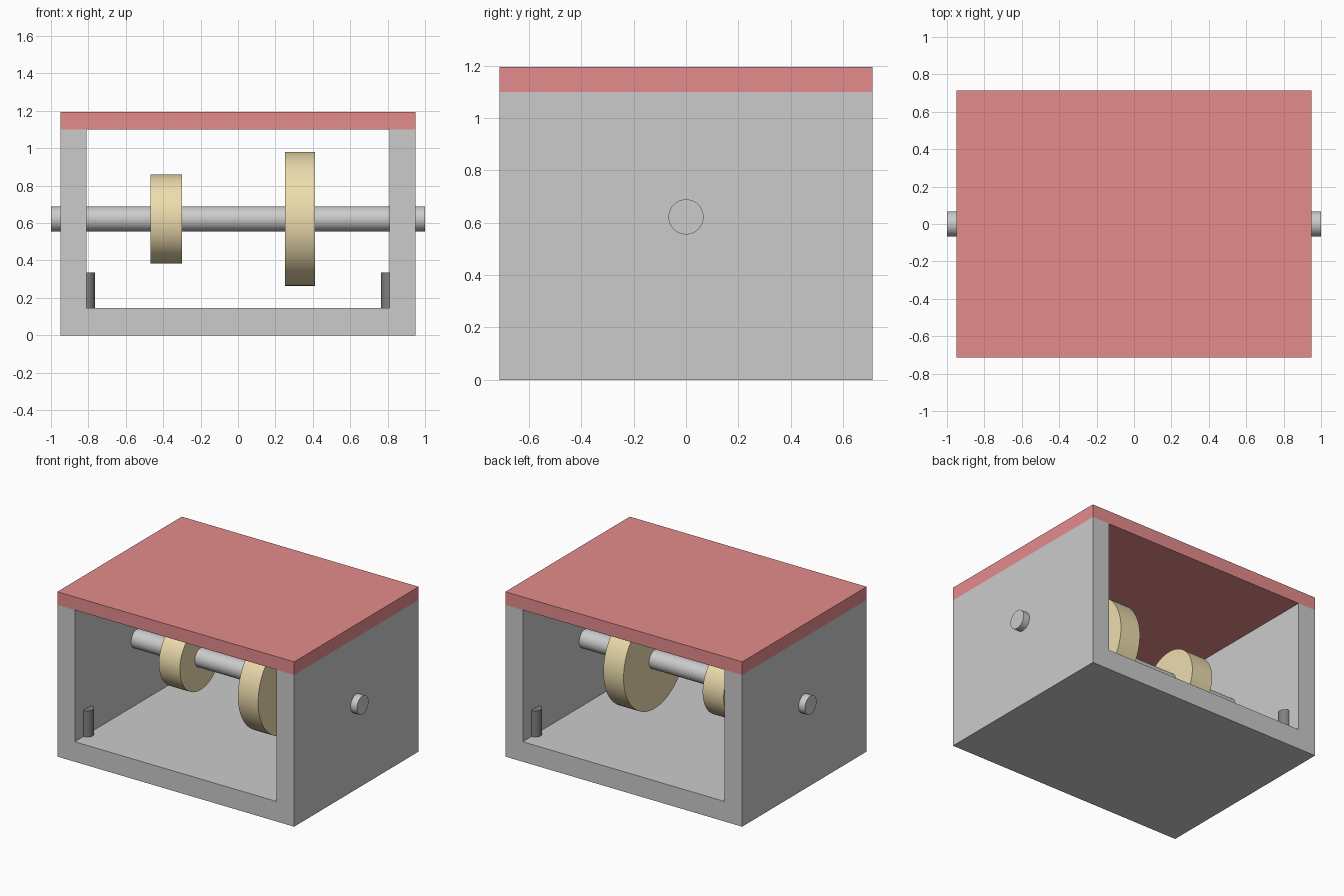
import bpy, math

if "Cube" in bpy.data.objects:
    bpy.data.objects.remove(bpy.data.objects["Cube"])

def material(name, rgb):
    m = bpy.data.materials.new(name)
    m.diffuse_color = (*rgb, 1)
    m.use_nodes = True
    m.node_tree.nodes["Principled BSDF"].inputs["Base Color"].default_value = m.diffuse_color
    return m

RED = material("red_paint", (0.78, 0.26, 0.26))
BRASS = material("brass", (0.85, 0.72, 0.42))
RUBBER = material("dark_rubber", (0.22, 0.22, 0.23))
HALF_Y, AXIS_Z = 0.713, 0.622

def finish(ob, name, mat=None):
    ob.name = ob.data.name = name
    if mat:
        ob.data.materials.append(mat)
    return ob

def cylinder(name, r, length, loc, rot=(0, 0, 0), mat=None, sides=64):
    bpy.ops.mesh.primitive_cylinder_add(vertices=sides, radius=r, depth=length,
                                        location=loc, rotation=rot)
    bpy.ops.object.shade_smooth_by_angle(angle=math.radians(30))
    return finish(bpy.context.object, name, mat)

def x_cylinder(name, r, x0, x1, mat=None):
    return cylinder(name, r, x1 - x0, ((x0 + x1) / 2, 0, AXIS_Z),
                    (0, math.pi / 2, 0), mat)

# Housing: U-shaped profile extruded front to back
profile = [(-0.95, 0), (0.95, 0), (0.95, 1.1), (0.81, 1.1),
           (0.81, 0.145), (-0.81, 0.145), (-0.81, 1.1), (-0.95, 1.1)]
n = len(profile)
verts = [(x, y, z) for y in (-HALF_Y, HALF_Y) for x, z in profile]
faces = [tuple(range(n)), tuple(reversed(range(n, 2 * n)))]
faces += [(i, i + n, (i + 1) % n + n, (i + 1) % n) for i in range(n)]
mesh = bpy.data.meshes.new("housing")
mesh.from_pydata(verts, [], faces)
housing = bpy.data.objects.new("housing", mesh)
bpy.context.collection.objects.link(housing)

# Lid
bpy.ops.mesh.primitive_cube_add(size=1, location=(0, 0, 1.1475))
lid = bpy.context.object
lid.scale = (1.9, 2 * HALF_Y, 0.095)
bpy.ops.object.transform_apply(location=False, rotation=False, scale=True)
finish(lid, "lid", RED)

# Shaft with two wheels
x_cylinder("shaft", 0.067, -1.0, 1.0)
x_cylinder("small_wheel", 0.2375, -0.468, -0.30, BRASS)
x_cylinder("large_wheel", 0.358, 0.25, 0.412, BRASS)

# Corner pins, half sunk in the side walls
for sx, side in ((-1, "left"), (1, "right")):
    for sy, end in ((-1, "front"), (1, "back")):
        cylinder(f"{end}_{side}_pin", 0.045, 0.19, (sx * 0.81, sy * 0.57, 0.24),
                 mat=RUBBER, sides=32)
